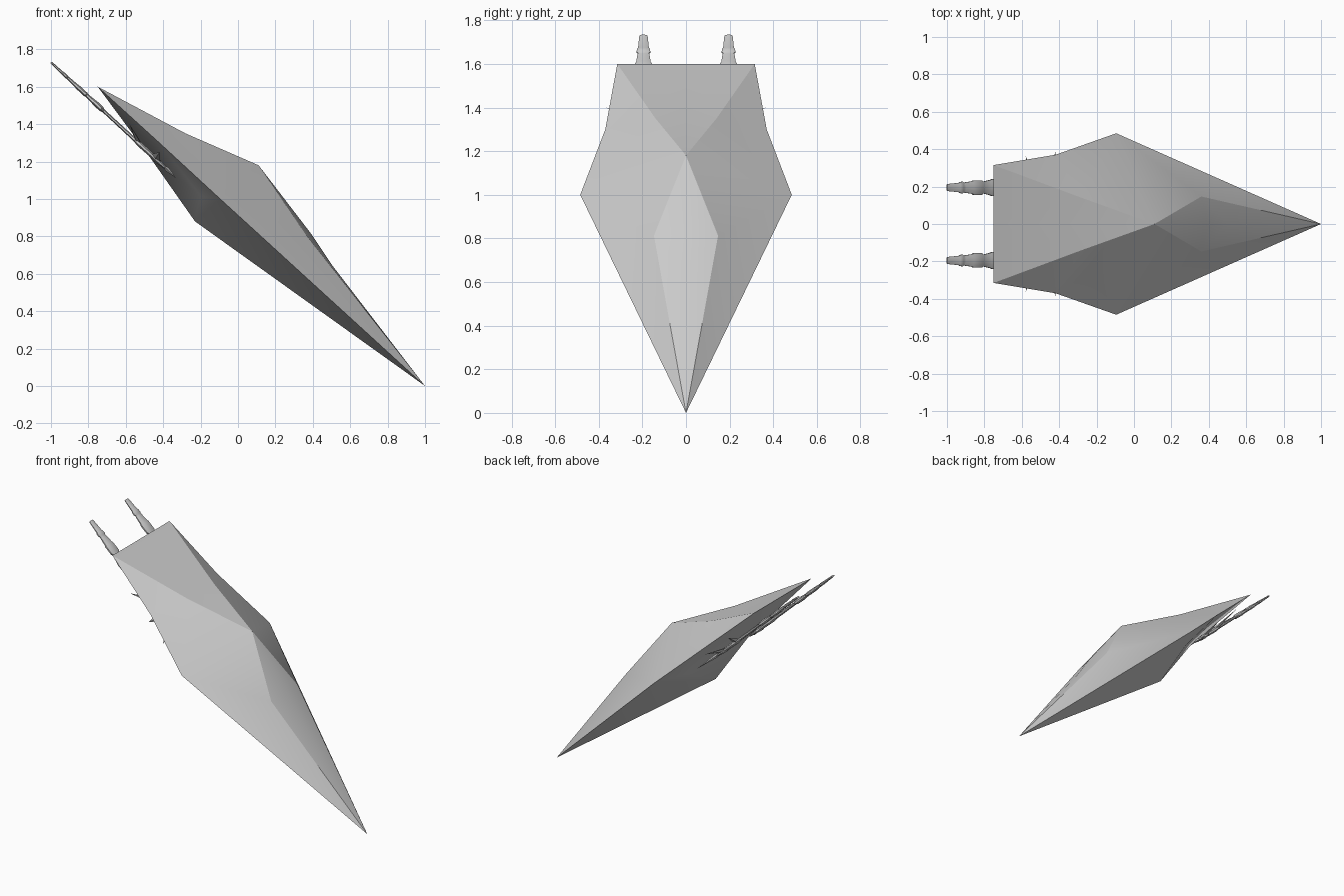
import bpy, bmesh, math
from mathutils import Vector

if "Cube" in bpy.data.objects:
    bpy.data.objects.remove(bpy.data.objects["Cube"])


def finish(name, bm, angle=25):
    bmesh.ops.recalc_face_normals(bm, faces=bm.faces)
    me = bpy.data.meshes.new(name)
    bm.to_mesh(me)
    bm.free()
    ob = bpy.data.objects.new(name, me)
    bpy.context.collection.objects.link(ob)
    bpy.ops.object.select_all(action='DESELECT')
    bpy.context.view_layer.objects.active = ob
    ob.select_set(True)
    bpy.ops.object.shade_smooth_by_angle(angle=math.radians(angle))
    return ob


def mirror_y(ob):
    m = ob.modifiers.new("mirror", 'MIRROR')
    m.use_axis = (False, True, False)
    m.use_mirror_merge = False


# faceted hull: one half as named points, mirrored across the keel
pts = {
    'nose': (1.0, 0, 0), 'brow': (.5, 0, .65), 'ridge': (.39, 0, .815), 'apex': (.11, 0, 1.18),
    'cheek': (.36, .147, .813), 'tip': (-.095, .485, 1.0), 'side': (-.42, .37, 1.3),
    'rear': (-.75, .315, 1.6), 'rear_mid': (-.75, 0, 1.6),
    'deck': (-.28, .14, 1.35), 'deck_mid': (-.28, 0, 1.35),
    'keel': (-.23, 0, .88), 'pocket': (-.2, .3, 1.015), 'belly': (-.49, 0, 1.25),
}
faces = ["rear_mid rear deck deck_mid", "deck_mid deck apex", "rear side deck",
         "deck side tip", "deck tip apex", "apex tip cheek", "apex cheek ridge",
         "ridge cheek brow", "brow cheek nose", "cheek tip nose",
         "nose tip keel", "tip pocket keel", "tip side pocket",
         "side belly pocket", "pocket belly keel", "side rear belly",
         "rear rear_mid belly"]
bm = bmesh.new()
v = {k: bm.verts.new(p) for k, p in pts.items()}
for f in faces:
    bm.faces.new([v[k] for k in f.split()])
bmesh.ops.mirror(bm, geom=bm.verts[:] + bm.edges[:] + bm.faces[:], axis='Y', merge_dist=.001)
finish("hull", bm, 20)

# segmented flat tail: stepped profile swept along a slanted axis
start, end = Vector((-1.0, .195, 1.73)), Vector((-.36, .195, 1.14))
axis = end - start
normal = Vector((-axis.z, 0, axis.x)).normalized()
profile = [(0, .018), (.01, .021), (.10, .027), (.105, .032), (.13, .034), (.14, .026),
           (.15, .030), (.21, .036), (.22, .042), (.29, .042), (.30, .034), (.36, .044),
           (.38, .050), (.42, .048), (.44, .030), (.70, .034), (.74, .05), (.86, .04),
           (.88, .05), (1.0, .012)]
bm = bmesh.new()
rings = []
for t, w in profile:
    ring = []
    for i in range(8):
        a = math.tau * (i + .5) / 8
        p = start + axis * t + Vector((0, math.cos(a) * w, 0)) + normal * math.sin(a) * w * .32
        ring.append(bm.verts.new(p))
    rings.append(ring)
for a, b in zip(rings, rings[1:]):
    for i in range(8):
        bm.faces.new((a[i], a[(i + 1) % 8], b[(i + 1) % 8], b[i]))
bm.faces.new(rings[0])
bm.faces.new(rings[-1])
mirror_y(finish("tail_segment_chain", bm))


# thin pointed fins reaching out beneath the hull
def fin(name, root, tip, width):
    root, tip = Vector(root), Vector(tip)
    along = axis.normalized() * width
    bm = bmesh.new()
    loop = [root - along, root + normal * .012, root + along, root - normal * .012]
    base = [bm.verts.new(p) for p in loop]
    end_pt = bm.verts.new(tip)
    bm.faces.new(base)
    for i in range(4):
        bm.faces.new((base[i], base[(i + 1) % 4], end_pt))
    mirror_y(finish(name, bm))


fin("outer_fin", (-.53, .2, 1.30), (-.58, .365, 1.40), .03)
fin("middle_fin", (-.44, .2, 1.215), (-.42, .39, 1.25), .035)
fin("front_fin", (-.38, .2, 1.16), (-.33, .36, 1.11), .03)
